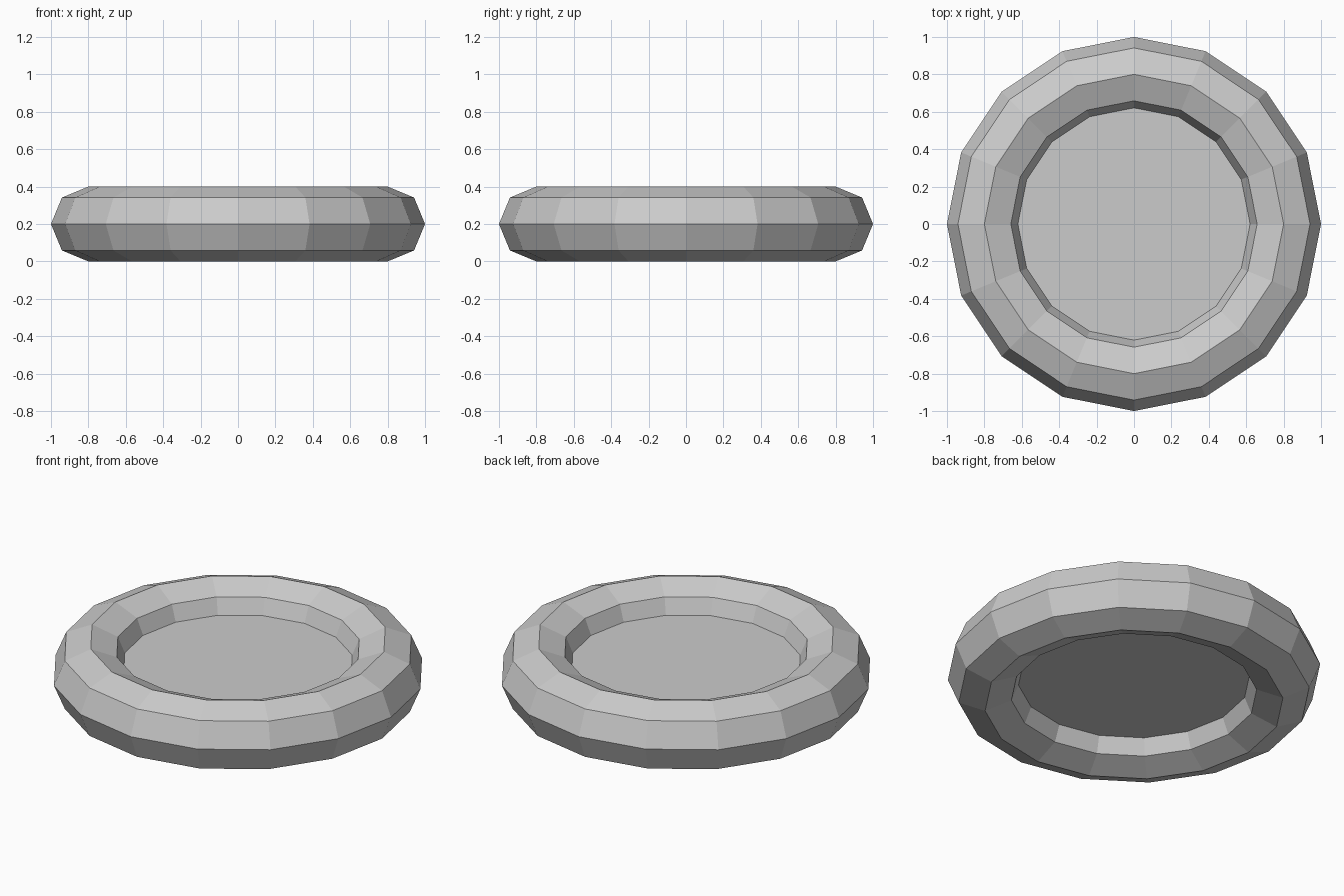
import bpy

if "Cube" in bpy.data.objects:
    bpy.data.objects.remove(bpy.data.objects["Cube"])

# Low-poly ring lying flat on the ground
bpy.ops.mesh.primitive_torus_add(
    major_segments=16, minor_segments=8,
    major_radius=0.8, minor_radius=0.2, location=(0, 0, 0.2))
ring = bpy.context.object
ring.name = "outer_ring"
bpy.ops.object.shade_flat()

# Thin floor disc filling the hole, edge buried inside the ring
bpy.ops.mesh.primitive_cylinder_add(
    vertices=16, radius=0.8, depth=0.1, location=(0, 0, 0.2))
disc = bpy.context.object
disc.name = "floor_disc"
bpy.ops.object.shade_flat()
